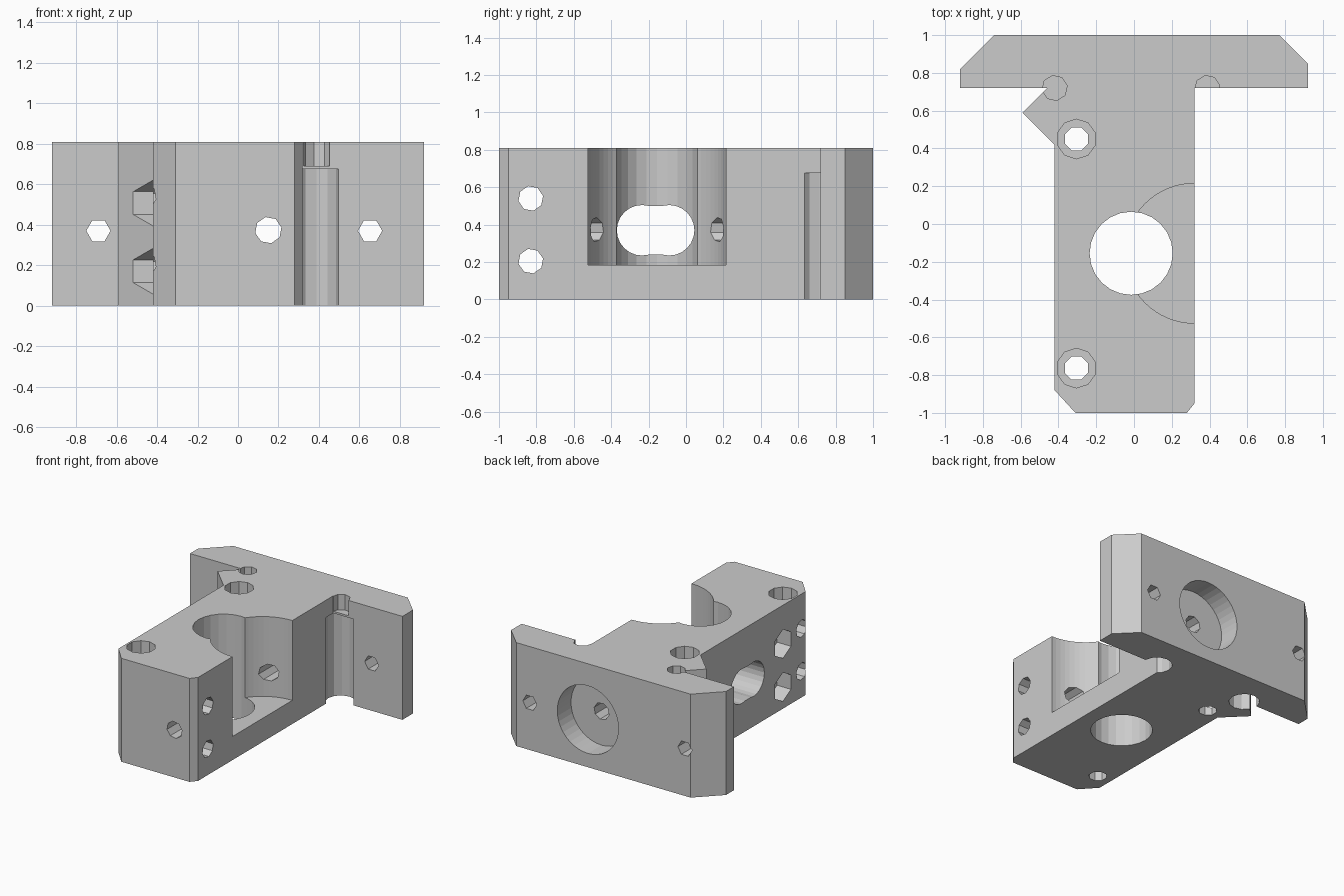
import bpy, bmesh, math
from mathutils import Matrix

if "Cube" in bpy.data.objects:
    bpy.data.objects.remove(bpy.data.objects["Cube"])

H = 0.81  # block height

grey = bpy.data.materials.new("light grey")
grey.diffuse_color = (0.6, 0.6, 0.6, 1)
grey.use_nodes = True
grey.node_tree.nodes["Principled BSDF"].inputs["Base Color"].default_value = grey.diffuse_color


def add_object(name, bm):
    bmesh.ops.recalc_face_normals(bm, faces=bm.faces)
    mesh = bpy.data.meshes.new(name)
    bm.to_mesh(mesh)
    bm.free()
    mesh.materials.append(grey)
    obj = bpy.data.objects.new(name, mesh)
    bpy.context.collection.objects.link(obj)
    return obj


def prism(name, outline, z0, z1):
    bm = bmesh.new()
    face = bm.faces.new([bm.verts.new((x, y, z0)) for x, y in outline])
    top = bmesh.ops.extrude_face_region(bm, geom=[face])["geom"]
    bmesh.ops.translate(bm, vec=(0, 0, z1 - z0),
                        verts=[v for v in top if isinstance(v, bmesh.types.BMVert)])
    return add_object(name, bm)


# T-shaped block with bevelled corners and a side ridge
block = prism("carriage_block", [
    (-0.92, 0.72), (-0.46, 0.72), (-0.59, 0.59), (-0.42, 0.42), (-0.42, -0.88),
    (-0.31, -1), (0.28, -1), (0.32, -0.95), (0.32, 0.72), (0.92, 0.72),
    (0.92, 0.85), (0.77, 1), (-0.74, 1), (-0.92, 0.82)], 0, H)


def cut(cutter):
    cutter.hide_render = True
    mod = block.modifiers.new("cut", 'BOOLEAN')
    mod.operation = 'DIFFERENCE'
    mod.solver = 'EXACT'
    mod.object = cutter
    bpy.context.view_layer.objects.active = block
    bpy.ops.object.modifier_apply(modifier=mod.name)
    bpy.data.objects.remove(cutter)


def drill(axis, a, b, r, lo, hi, sides, turn=0.0):
    """Remove a cylinder along an axis; a, b are the other two coordinates in order."""
    mid = (lo + hi) / 2
    if axis == 'X':
        loc, rot = (mid, a, b), Matrix.Rotation(math.pi / 2, 4, 'Y')
    elif axis == 'Y':
        loc, rot = (a, mid, b), Matrix.Rotation(math.pi / 2, 4, 'X')
    else:
        loc, rot = (a, b, mid), Matrix.Identity(4)
    bm = bmesh.new()
    bmesh.ops.create_cone(bm, cap_ends=True, segments=sides, radius1=r, radius2=r,
                          depth=hi - lo,
                          matrix=Matrix.Translation(loc) @ rot
                          @ Matrix.Rotation(math.radians(turn), 4, 'Z'))
    cut(add_object("cutter", bm))


# Side pocket and central bore
drill('Z', 0.32, -0.155, 0.37, 0.185, 1, 64)
drill('Z', -0.015, -0.155, 0.22, -0.2, 1.1, 24)

# Cross slot through the side
for y in (-0.235, -0.09):
    drill('X', y, 0.37, 0.135, -0.8, 0.1, 24)
bm = bmesh.new()
bmesh.ops.create_cube(bm, size=1, matrix=Matrix.Translation((-0.35, -0.1625, 0.37))
                      @ Matrix.Diagonal((0.9, 0.145, 0.26, 1)))
cut(add_object("cutter", bm))

# Counterbored vertical screw holes
for y in (0.45, -0.763):
    drill('Z', -0.305, y, 0.066, -0.2, 1.1, 8, 22.5)
    drill('Z', -0.305, y, 0.105, H - 0.12, 1.1, 10)

# Corner clearances under the wings, with smaller holes on top
for x in (-0.42, 0.388):
    drill('Z', x, 0.715, 0.11, -0.2, 0.675, 12)
    drill('Z', x, 0.72, 0.067, 0.69, 1.1, 8, 10)

# Wing holes, long front-to-back hole and round recess at the back
for x in (-0.69, 0.653):
    drill('Y', x, 0.37, 0.06, 0.5, 1.2, 6, 90)
drill('Y', 0.15, 0.373, 0.066, -1.2, 1.2, 8, 12)
drill('Y', 0.15, 0.373, 0.265, 0.83, 1.2, 40)

# Side cross holes near the front, and hexagonal pockets in the other side
for z in (0.54, 0.205):
    drill('X', -0.83, z, 0.067, -0.8, 0.6, 8, 12)
for z in (0.507, 0.17):
    for y in (0.42, -0.6):
        drill('X', y, z, 0.113, -0.9, -0.3, 6, 30 + 60)
